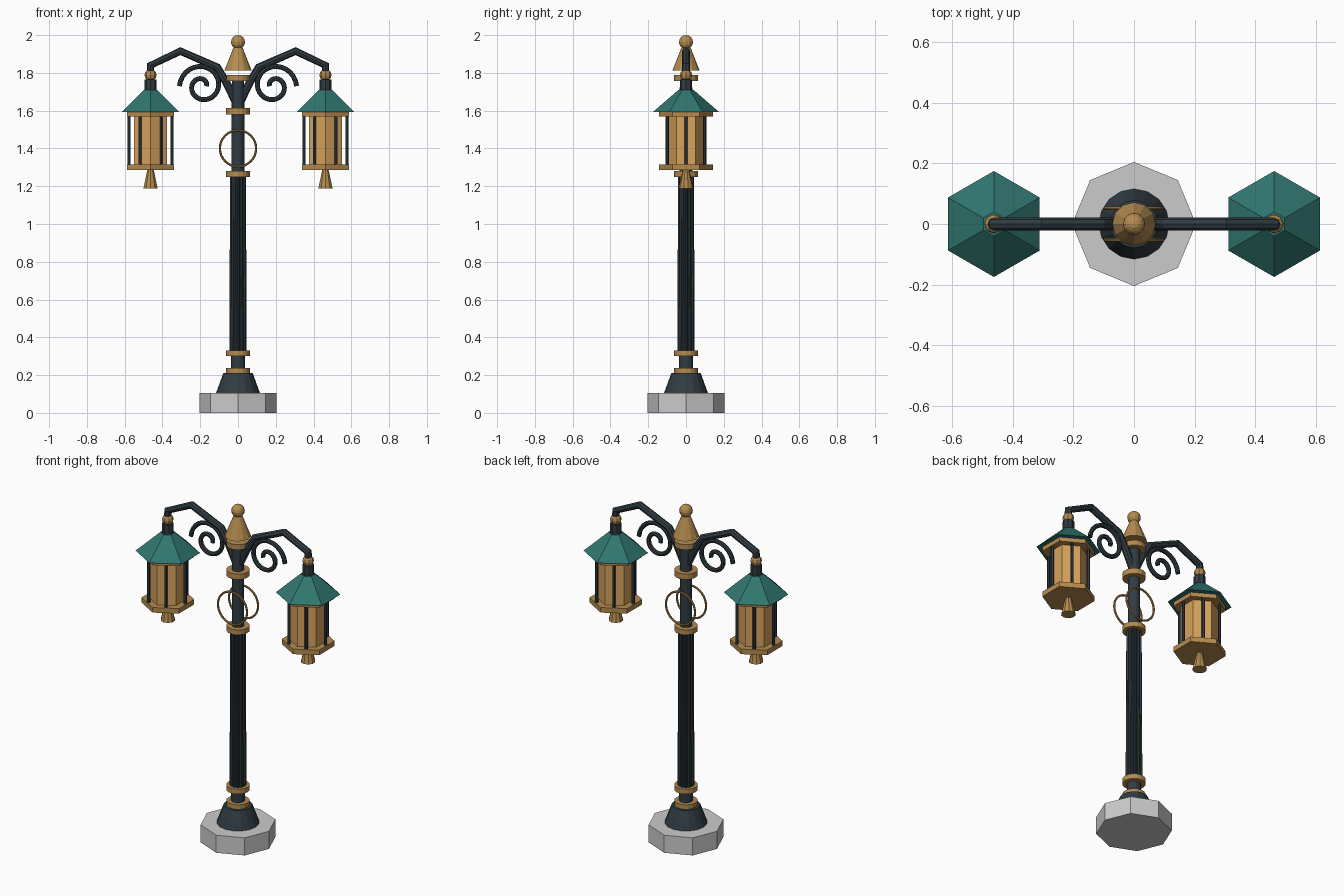
import bpy, bmesh
from math import sin, cos, pi, radians
from mathutils import Matrix

if "Cube" in bpy.data.objects:
    bpy.data.objects.remove(bpy.data.objects["Cube"])


def material(name, rgb):
    m = bpy.data.materials.new(name)
    m.diffuse_color = (*rgb, 1)
    m.use_nodes = True
    m.node_tree.nodes["Principled BSDF"].inputs["Base Color"].default_value = m.diffuse_color
    return m


IRON = material("iron", (0.03, 0.045, 0.055))
BRASS = material("brass", (0.46, 0.26, 0.08))
GLASS = material("amber_glass", (0.68, 0.37, 0.11))
ROOF = material("green_roof", (0.03, 0.18, 0.16))


def finish(name, bm, mat):
    me = bpy.data.meshes.new(name)
    bm.to_mesh(me)
    bm.free()
    ob = bpy.data.objects.new(name, me)
    bpy.context.collection.objects.link(ob)
    if mat:
        me.materials.append(mat)
    return ob


def frustum(name, n, r1, r2, z1, z2, mat, x=0, y=0):
    bm = bmesh.new()
    bmesh.ops.create_cone(bm, cap_ends=True, segments=n, radius1=r1, radius2=r2, depth=z2 - z1,
                          matrix=Matrix.Translation((x, y, (z1 + z2) / 2)))
    return finish(name, bm, mat)


def ball(name, r, z, mat, x=0, u=12, v=8):
    bm = bmesh.new()
    bmesh.ops.create_uvsphere(bm, u_segments=u, v_segments=v, radius=r,
                              matrix=Matrix.Translation((x, 0, z)))
    return finish(name, bm, mat)


def tube(name, pts, r, mat, cyclic=False):
    cu = bpy.data.curves.new(name, 'CURVE')
    cu.dimensions = '3D'
    cu.bevel_depth, cu.bevel_resolution, cu.use_fill_caps = r, 2, True
    sp = cu.splines.new('POLY')
    sp.points.add(len(pts) - 1)
    for p, co in zip(sp.points, pts):
        p.co = (*co, 1)
    sp.use_cyclic_u = cyclic
    sp.use_smooth = False
    cu.materials.append(mat)
    ob = bpy.data.objects.new(name, cu)
    bpy.context.collection.objects.link(ob)
    return ob


# Base and post
frustum("stone_base", 8, 0.205, 0.205, 0, 0.105, None)
frustum("post_foot", 16, 0.116, 0.078, 0.105, 0.21, IRON)
frustum("lower_neck", 16, 0.038, 0.038, 0.21, 0.34, IRON)
frustum("upper_post", 16, 0.034, 0.033, 1.24, 1.77, IRON)

# Fluted tapering shaft
bm = bmesh.new()
rings = []
for z, r in ((0.33, 0.046), (1.25, 0.042)):
    rings.append([bm.verts.new((k * r * cos(i * pi / 24), k * r * sin(i * pi / 24), z))
                  for i in range(48) for k in [(1, 1, 0.86, 0.86)[i % 4]]])
for i in range(48):
    j = (i + 1) % 48
    bm.faces.new((rings[0][i], rings[0][j], rings[1][j], rings[1][i]))
bm.faces.new(rings[0][::-1])
bm.faces.new(rings[1])
finish("fluted_shaft", bm, IRON)

# Brass collars
for i, (z1, z2) in enumerate(((0.21, 0.237), (0.30, 0.33), (1.25, 1.28), (1.58, 1.613), (1.757, 1.788))):
    frustum(f"collar_{i}", 16, 0.063, 0.063, z1, z2, BRASS)

# Top finial
frustum("finial_cone", 12, 0.072, 0.022, 1.812, 1.94, BRASS)
ball("finial_ball", 0.037, 1.963, BRASS)

# Decorative hoops front and back
for name, y in (("front_hoop", -0.052), ("back_hoop", 0.052)):
    tube(name, [(0.096 * cos(a * pi / 16), y, 1.40 + 0.096 * sin(a * pi / 16)) for a in range(32)],
         0.006, BRASS, True)

for s, side in ((-1, "left"), (1, "right")):
    # Arm and scroll
    tube(f"{side}_arm", [(s * x, 0, z) for x, z in
         ((0.0, 1.62), (0.06, 1.745), (0.11, 1.83), (0.305, 1.915), (0.463, 1.84), (0.463, 1.79))],
         0.021, IRON)
    spiral = []
    for i in range(41):
        t = i / 40
        a, r = radians(540 * t), 0.12 - 0.098 * t
        spiral.append((s * (0.19 + r * cos(a)), 0, 1.73 + r * sin(a)))
    tube(f"{side}_scroll", spiral, 0.013, IRON)

    # Hanging lantern
    x = s * 0.463
    ball(f"{side}_lantern_ball", 0.032, 1.788, BRASS, x, 8, 6)
    frustum(f"{side}_lantern_neck", 8, 0.032, 0.032, 1.70, 1.765, IRON, x)
    frustum(f"{side}_lantern_roof", 6, 0.175, 0.04, 1.593, 1.71, ROOF, x)
    frustum(f"{side}_lantern_top_plate", 6, 0.143, 0.143, 1.568, 1.593, BRASS, x)
    frustum(f"{side}_lantern_glass", 6, 0.102, 0.102, 1.31, 1.57, GLASS, x)
    frustum(f"{side}_lantern_bottom_plate", 6, 0.143, 0.143, 1.285, 1.315, BRASS, x)
    frustum(f"{side}_lantern_drop", 10, 0.04, 0.018, 1.187, 1.286, BRASS, x)
    for i in range(6):
        a = i * pi / 3
        frustum(f"{side}_lantern_bar_{i}", 6, 0.009, 0.009, 1.31, 1.57, IRON,
                x + 0.114 * cos(a), 0.114 * sin(a))
